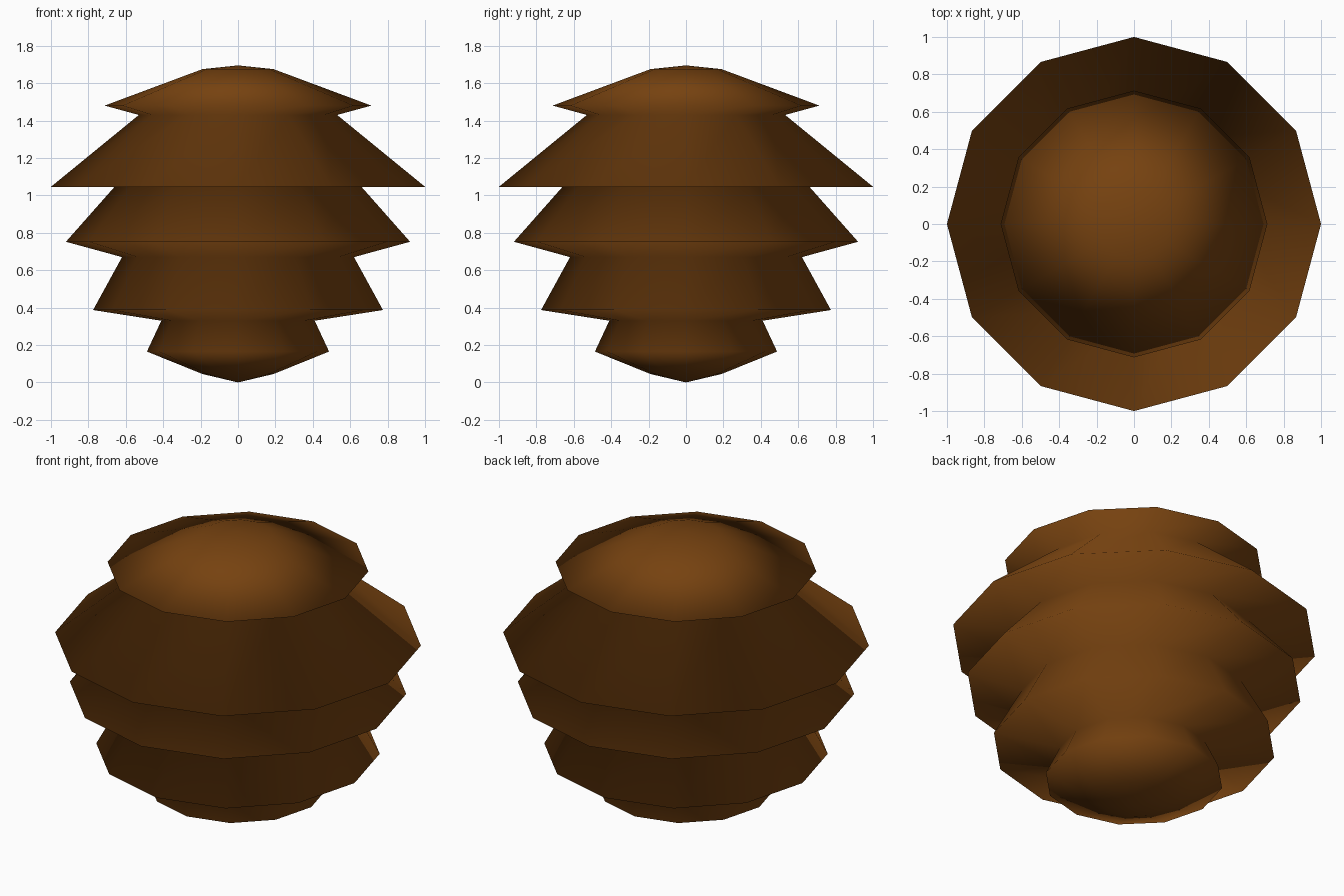
import bpy
import bmesh
from math import tau

# Remove the default cube
cube = bpy.data.objects.get("Cube")
if cube:
    bpy.data.objects.remove(cube, do_unlink=True)

SIDES = 12

# Single bark-brown material
brown = bpy.data.materials.new("bark_brown")
brown.use_nodes = True
colour = (0.18, 0.054, 0.005, 1.0)
brown.diffuse_color = colour
brown.node_tree.nodes["Principled BSDF"].inputs["Base Color"].default_value = colour

# Profile of the cone, from base tip to crown: (radius, height)
profile = [
    (0, 0), (0.19, 0.045),           # rounded base
    (0.487, 0.165), (0.41, 0.33),    # lowest tier
    (0.775, 0.387), (0.62, 0.67),    # second tier
    (0.92, 0.752), (0.66, 1.046),    # third tier
    (1.0, 1.046), (0.53, 1.43),      # widest tier
    (0.713, 1.48),                   # cap rim
    (0.19, 1.675), (0, 1.695),       # rounded crown
]

# Lathe the profile round the z axis
bm = bmesh.new()
points = [bm.verts.new((r, 0, z)) for r, z in profile]
edges = [bm.edges.new(pair) for pair in zip(points, points[1:])]
bmesh.ops.spin(bm, geom=points + edges, cent=(0, 0, 0), axis=(0, 0, 1),
               angle=tau, steps=SIDES, use_duplicate=False)
bmesh.ops.remove_doubles(bm, verts=bm.verts, dist=0.001)
bmesh.ops.recalc_face_normals(bm, faces=bm.faces)

# Soft shading runs across every tier
for face in bm.faces:
    face.smooth = True

mesh = bpy.data.meshes.new("tiered_cone")
bm.to_mesh(mesh)
bm.free()
mesh.materials.append(brown)
cone = bpy.data.objects.new("tiered_cone", mesh)
bpy.context.collection.objects.link(cone)
